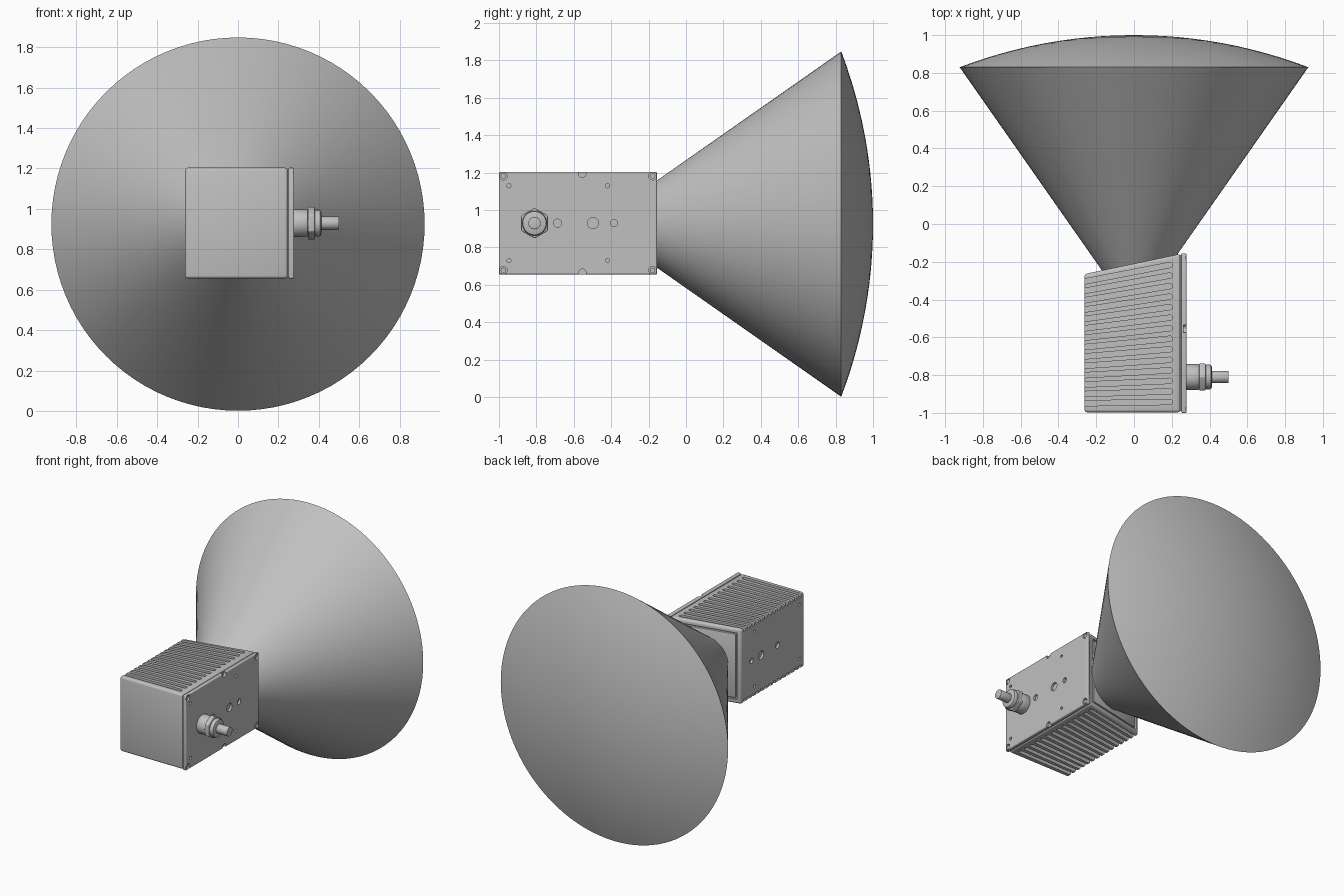
import bpy, bmesh, math
from mathutils import Vector, Matrix

if "Cube" in bpy.data.objects:
    bpy.data.objects.remove(bpy.data.objects["Cube"], do_unlink=True)

metal = bpy.data.materials.new("light grey metal")
GREY = (0.53, 0.53, 0.53, 1)
metal.diffuse_color = GREY
metal.use_nodes = True
metal.node_tree.nodes["Principled BSDF"].inputs["Base Color"].default_value = GREY

CZ = 0.93             # height of the horn axis
HALF = 0.274          # half height of the housing


def finish(name, bm):
    """Turn a bmesh into an object with the metal material."""
    bmesh.ops.recalc_face_normals(bm, faces=bm.faces)
    mesh = bpy.data.meshes.new(name)
    bm.to_mesh(mesh)
    bm.free()
    ob = bpy.data.objects.new(name, mesh)
    bpy.context.collection.objects.link(ob)
    mesh.materials.append(metal)
    return ob


def prism(bm, points, depth):
    """Extrude a closed outline of 3D points along the vector depth."""
    face = bm.faces.new([bm.verts.new(p) for p in points])
    new = bmesh.ops.extrude_face_region(bm, geom=[face])["geom"]
    bmesh.ops.translate(bm, vec=depth, verts=[v for v in new if isinstance(v, bmesh.types.BMVert)])


def rod(bm, y, z, radius, x0, x1, sides=24):
    """Cylinder along x."""
    ring = [2 * math.pi * i / sides for i in range(sides)]
    prism(bm, [(x0, y + radius * math.sin(a), z + radius * math.cos(a)) for a in ring],
          Vector((x1 - x0, 0, 0)))


def bake(ob):
    """Apply the modifiers."""
    graph = bpy.context.evaluated_depsgraph_get()
    mesh = bpy.data.meshes.new_from_object(ob.evaluated_get(graph))
    ob.modifiers.clear()
    ob.data = mesh


def bevel(ob, width, segments=3):
    mod = ob.modifiers.new("bevel", "BEVEL")
    mod.width, mod.segments = width, segments
    bake(ob)


def cut(ob, bm):
    cutter = finish("cutter", bm)
    cutter.hide_render = True
    mod = ob.modifiers.new("cut", "BOOLEAN")
    mod.operation, mod.solver, mod.object = "DIFFERENCE", "EXACT", cutter
    bake(ob)
    bpy.data.objects.remove(cutter, do_unlink=True)


def smooth(ob, angle=32):
    ob.data.shade_smooth()
    ob.data.set_sharp_from_angle(angle=math.radians(angle))


# Housing with a slanted front face
bm = bmesh.new()
front_a, front_b = Vector((-0.262, -0.265)), Vector((0.246, -0.158))
outline = [(-0.262, -0.997), (0.246, -0.997), tuple(front_b), tuple(front_a)]
prism(bm, [(x, y, CZ - HALF) for x, y in outline], Vector((0, 0, 2 * HALF)))
housing = finish("housing", bm)
bevel(housing, 0.014)

# Fanned cooling slots on top and bottom
SLOTS, SLOT_R, SLOT_DEPTH = 14, 0.014, 0.025
bm = bmesh.new()
for side in (-1, 1):
    for i in range(SLOTS):
        t = i / (SLOTS - 1)
        right = Vector((0.19, -0.217 - 0.725 * t))
        left = Vector((-0.3, -0.312 - 0.638 * t))
        along = (right - left).normalized()
        across = Vector((-along.y, along.x))
        pts = [left - across * SLOT_R, *[
            right + SLOT_R * (along * math.cos(a) + across * math.sin(a))
            for a in [math.pi * (k / 8 - 0.5) for k in range(9)]], left + across * SLOT_R]
        z = CZ + side * (HALF - SLOT_DEPTH)
        prism(bm, [(p.x, p.y, z) for p in pts], Vector((0, 0, side * 0.06)))
cut(housing, bm)

# Ports: one wide hole, two small ones and four screw holes
PORTS = [(-0.497, 0, 0.03), (-0.385, 0, 0.019), (-0.687, 0, 0.022)]
PORTS += [(y, z, 0.011) for y in (-0.947, -0.42) for z in (-0.2, 0.2)]
bm = bmesh.new()
for y, z, r in PORTS:
    rod(bm, y, CZ + z, r, -0.3, -0.245)
cut(housing, bm)


# Front panel surrounded by a narrow groove
def panel(inset, low, high):
    bm = bmesh.new()
    u = (front_b - front_a).normalized()
    n = Vector((-u.y, u.x))
    a, b = front_a + u * inset + n * low, front_b - u * inset + n * low
    h = HALF - inset
    prism(bm, [(a.x, a.y, CZ - h), (b.x, b.y, CZ - h), (b.x, b.y, CZ + h), (a.x, a.y, CZ + h)],
          Vector((n.x, n.y, 0)) * (high - low))
    return bm


cut(housing, panel(0.03, -0.015, 0.05))
smooth(housing)
front_panel = finish("front_panel", panel(0.04, -0.02, 0.0))
bevel(front_panel, 0.004, 2)
smooth(front_panel)

# Cover plate on the left side with screw recesses
bm = bmesh.new()
h = HALF
prism(bm, [(0.25, -1, CZ - h), (0.25, -0.155, CZ - h), (0.25, -0.155, CZ + h), (0.25, -1, CZ + h)],
      Vector((0.028, 0, 0)))
cover = finish("cover_plate", bm)
bevel(cover, 0.007)
bm = bmesh.new()
for y, z, r in PORTS:
    rod(bm, y, CZ + z, r, 0.262, 0.3)
screws = [(y, s * z) for y, z in ((-0.977, 0.252), (-0.178, 0.252), (-0.555, 0.266)) for s in (-1, 1)]
for y, z in screws:
    rod(bm, y, CZ + z, 0.021, 0.262, 0.3)
cut(cover, bm)
smooth(cover)

# Seam strip between housing and cover
bm = bmesh.new()
h = HALF - 0.008
prism(bm, [(0.24, -0.99, CZ - h), (0.24, -0.165, CZ - h), (0.24, -0.165, CZ + h), (0.24, -0.99, CZ + h)],
      Vector((0.015, 0, 0)))
finish("seam_gasket", bm)

# Screw heads in the recesses
bm = bmesh.new()
for y, z in screws:
    if abs(z) < 0.26:
        rod(bm, y, CZ + z, 0.014, 0.255, 0.272, 16)
smooth(finish("cover_screws", bm))

# Cable gland: body, hexagonal nut, cap and cable
for name, radius, x0, x1, sides, edge in (
        ("gland_body", 0.068, 0.27, 0.345, 32, 0.005), ("gland_nut", 0.082, 0.345, 0.38, 6, 0.005),
        ("gland_cap", 0.066, 0.375, 0.412, 32, 0.012), ("cable", 0.033, 0.4, 0.5, 24, 0.002)):
    bm = bmesh.new()
    rod(bm, -0.81, CZ, radius, x0, x1, sides)
    part = finish(name, bm)
    mod = part.modifiers.new("bevel", "BEVEL")
    mod.width, mod.segments = edge, 2
    mod.limit_method, mod.angle_limit = "ANGLE", math.radians(40)
    bake(part)
    smooth(part)

# Horn: cone closed by a shallow spherical lens
RIM, RIM_Y, DOME = 0.923, 0.83, 0.17
ball = (RIM ** 2 + DOME ** 2) / (2 * DOME)
profile = [(0, -0.27), (0.153, -0.27), (RIM, RIM_Y)]
half_angle = math.asin(RIM / ball)
for k in range(11, -1, -1):
    a = half_angle * k / 12
    profile.append((ball * math.sin(a), RIM_Y + DOME - ball * (1 - math.cos(a))))
bm = bmesh.new()
verts = [bm.verts.new((r, y, 0)) for r, y in profile]
edges = [bm.edges.new(pair) for pair in zip(verts, verts[1:])]
bmesh.ops.spin(bm, geom=verts + edges, cent=(0, 0, 0), axis=(0, 1, 0), angle=2 * math.pi, steps=96)
bmesh.ops.remove_doubles(bm, verts=bm.verts, dist=0.0005)
bmesh.ops.transform(bm, matrix=Matrix.Translation((0, 0, 0.925)), verts=bm.verts)
smooth(finish("horn", bm))
